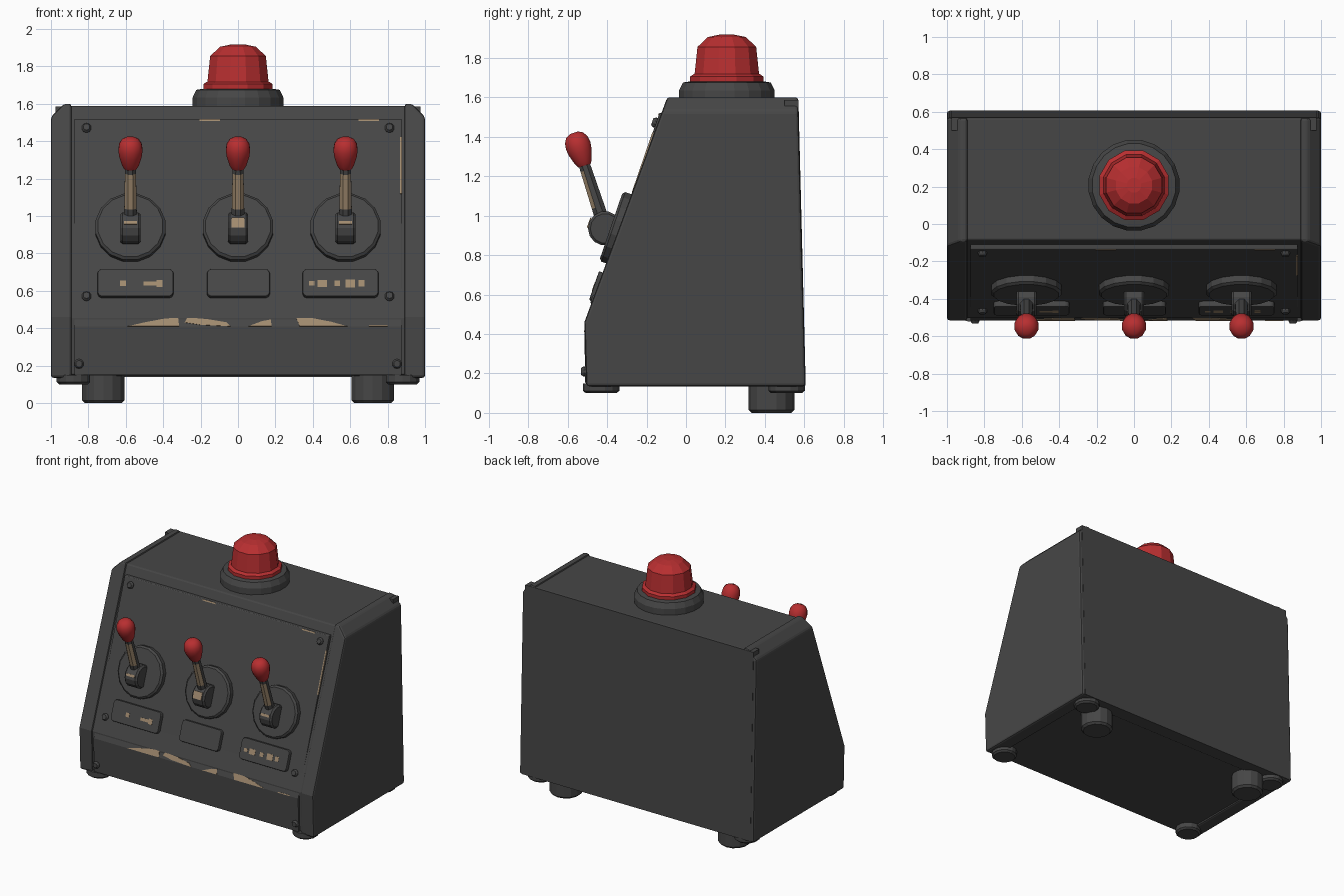
import bpy, bmesh, math
from mathutils import Matrix, Vector

if "Cube" in bpy.data.objects:
    bpy.data.objects.remove(bpy.data.objects["Cube"])


def material(name, rgb):
    m = bpy.data.materials.new(name)
    m.diffuse_color = (*rgb, 1)
    m.use_nodes = True
    m.node_tree.nodes["Principled BSDF"].inputs["Base Color"].default_value = m.diffuse_color
    return m


GREY = material("dark grey metal", (0.062, 0.062, 0.062))
RED = material("signal red", (0.48, 0.028, 0.03))
TAN = material("worn tan", (0.36, 0.26, 0.16))

T = Matrix.Translation
SIDE = Matrix(((0, 0, 1, 0), (1, 0, 0, 0), (0, 1, 0, 0), (0, 0, 0, 1)))  # (y, z) profile, extruded along x
P0, P1 = (-0.515, 0.41), (-0.135, 1.52)  # sloped face of the front panel in (y, z)
SLOPE = math.atan2(P1[1] - P0[1], P1[0] - P0[0])


def on_panel(x, z):
    y = P0[0] + (z - P0[1]) * (P1[0] - P0[0]) / (P1[1] - P0[1])
    return T((x, y, z)) @ Matrix.Rotation(SLOPE, 4, 'X')


def finish(name, bm, mats, bevel=0, smooth=None):
    bmesh.ops.recalc_face_normals(bm, faces=bm.faces)
    me = bpy.data.meshes.new(name)
    bm.to_mesh(me)
    bm.free()
    for m in mats:
        me.materials.append(m)
    ob = bpy.data.objects.new(name, me)
    bpy.context.collection.objects.link(ob)
    if bevel:
        b = ob.modifiers.new("bevel", 'BEVEL')
        b.width, b.segments, b.limit_method = bevel, 2, 'ANGLE'
    if smooth:
        bpy.ops.object.select_all(action='DESELECT')
        ob.select_set(True)
        bpy.context.view_layer.objects.active = ob
        bpy.ops.object.shade_smooth_by_angle(angle=math.radians(smooth))
    return ob


def prism_bm(pts, a, b, mat=Matrix()):
    bm = bmesh.new()
    lo = [bm.verts.new(mat @ Vector((u, v, a))) for u, v in pts]
    hi = [bm.verts.new(mat @ Vector((u, v, b))) for u, v in pts]
    bm.faces.new(lo)
    bm.faces.new(hi)
    for i in range(len(pts)):
        j = (i + 1) % len(pts)
        bm.faces.new((lo[i], lo[j], hi[j], hi[i]))
    return bm


def prism(name, pts, a, b, mat=Matrix(), color=GREY, bevel=0):
    return finish(name, prism_bm(pts, a, b, mat), [color], bevel)


def lathe_bm(profile, n, mat):
    bm = bmesh.new()
    rings = []
    for r, z in profile:
        rings.append([bm.verts.new(mat @ Vector((r * math.cos((k + .5) * math.tau / n),
                                                 r * math.sin((k + .5) * math.tau / n), z)))
                      for k in range(n)])
    bm.faces.new(rings[0])
    bm.faces.new(rings[-1])
    for p, q in zip(rings, rings[1:]):
        for k in range(n):
            bm.faces.new((p[k], p[(k + 1) % n], q[(k + 1) % n], q[k]))
    return bm


def lathe(name, profile, n, mat, color=GREY, bevel=0, smooth=None):
    return finish(name, lathe_bm(profile, n, mat), [color], bevel, smooth)


def rect(w, h, x=0, y=0):
    return [(x - w / 2, y - h / 2), (x + w / 2, y - h / 2), (x + w / 2, y + h / 2), (x - w / 2, y + h / 2)]


# Cabinet core and seamless back
prism("cabinet_core", [(-.495, .15), (-.503, .455), (-.085, 1.588), (.565, 1.588), (.6, .145)],
      -.9, .9, SIDE, bevel=.008)
prism("back_panel", [(.5, .14), (.607, .14), (.57, 1.587), (.5, 1.587)], -.975, .975, SIDE)

# Side cheeks with a chamfered top outer edge
for s, side in ((-1, "left"), (1, "right")):
    bm = prism_bm([(-.505, .135), (-.515, .46), (-.095, 1.6), (.568, 1.6), (.606, .135)],
                  s * .89, s, SIDE)
    top = [e for e in bm.edges if all(v.co.z > 1.59 and abs(v.co.x) > .99 for v in e.verts)]
    bmesh.ops.bevel(bm, geom=top, offset=.07, segments=1, affect='EDGES')
    finish(side + "_cheek", bm, [GREY], bevel=.014)

# Bent front panel
prism("front_panel", [(-.511, .15), P0, P1, (-.1, 1.52), (-.48, .42), (-.48, .15)],
      -.875, .875, SIDE, bevel=.004)

# Screws
for s in (-1, 1):
    spots = [on_panel(s * .81, 1.47), on_panel(s * .81, .57),
             T((s * .85, -.511, .21)) @ Matrix.Rotation(math.pi / 2, 4, 'X')]
    for m in spots:
        lathe("panel_screw", [(.026, -.01), (.026, .008), (.018, .02)], 10, m)

# Label plates
for x, w in ((-.548, .405), (.002, .336), (.548, .405)):
    bm = prism_bm(rect(w, .156), -.01, .03, on_panel(x, .635))
    n = on_panel(0, .6).to_3x3() @ Vector((0, 0, 1))
    corners = [e for e in bm.edges
               if abs((e.verts[0].co - e.verts[1].co).normalized().dot(n)) > .9]
    bmesh.ops.bevel(bm, geom=corners, offset=.022, segments=2, affect='EDGES', profile=.5)
    finish("label_plate", bm, [GREY], bevel=.007)

# Levers
TILT = Matrix.Rotation(.315, 4, 'X')
for x in (-.575, 0, .575):
    lathe("lever_disc", [(.19, -.01), (.19, .034), (.176, .046)], 16, on_panel(x, .932))
    centre = T((x, -.41, .935))
    hub = [(.075, -.054), (.087, -.042), (.087, .042), (.075, .054)]
    lathe("lever_hub", hub, 14, centre @ Matrix.Rotation(math.pi / 2, 4, 'Y'))
    bm = lathe_bm([(.038, .04), (.036, .115), (.032, .31), (.03, .36)], 8, centre @ TILT)
    bmesh.ops.recalc_face_normals(bm, faces=bm.faces)
    for f in bm.faces:  # paint rubbed off the front of the shaft
        if f.normal.y < -.6 and 1.05 < f.calc_center_median().z < 1.22:
            f.material_index = 1
    finish("lever_shaft", bm, [GREY, TAN])
    lathe("lever_knob", [(.034, .335), (.046, .355), (.062, .405), (.067, .44), (.062, .473),
                         (.046, .498), (.022, .51)], 12, centre @ TILT, RED, smooth=40)
    # worn spot on the hub
    h = .055 if x == 0 else .018
    prism("hub_wear", rect(.07, h), .083, .089, centre @ Matrix.Rotation(math.pi / 2 - .35, 4, 'X'), TAN)

# Beacon
B = T((0, .207, 0))
lathe("beacon_base", [(.245, 1.57), (.245, 1.635), (.225, 1.675), (.19, 1.68)], 20, B)
lathe("beacon_flange", [(.192, 1.67), (.192, 1.705), (.172, 1.718)], 12, B, RED)
lathe("beacon_dome", [(.17, 1.71), (.154, 1.855), (.1, 1.905), (.04, 1.917)], 12, B, RED)

# Feet
for s in (-1, 1):
    lathe("back_foot", [(.1, 0), (.116, .015), (.116, .16)], 14, T((s * .72, .433, 0)))
    for y in (-.43, .51):
        lathe("corner_pad", [(.078, .1), (.092, .112), (.092, .15)], 14, T((s * .88, y, 0)))

# Worn paint along the panel fold (x, height up the slope)
FOLD = on_panel(0, .41)
for pts in ([(-.59, .0), (-.315, .0), (-.32, .05), (-.4, .042), (-.5, .022)],
            [(-.285, .022), (-.2, .008), (-.04, .0), (-.06, .022), (-.16, .04), (-.27, .05)],
            [(.055, .0), (.18, .0), (.175, .038), (.13, .03)],
            [(.33, .0), (.585, .0), (.5, .025), (.4, .046), (.31, .05)],
            [(.7, .0), (.8, .0), (.8, .008), (.7, .006)]):
    prism("fold_wear", pts, -.002, .003, FOLD, TAN)

# Worn paint on the panel's top and side edges
for x, w in ((-.15, .11), (.7, .11)):
    prism("top_edge_wear", rect(w, .01), -.004, .003, on_panel(x, 1.513), TAN)
prism("side_edge_wear", rect(.01, .32), -.005, .002, on_panel(.872, 1.27), TAN)

# Worn flecks on the outer label plates
for x, w, h in ((-.615, .03, .03), (-.46, .09, .022), (-.42, .03, .04), (.395, .03, .025),
                (.45, .05, .04), (.53, .03, .03), (.6, .05, .045), (.66, .03, .035)):
    prism("label_wear", rect(w, h), .028, .032, on_panel(x, .63), TAN)
